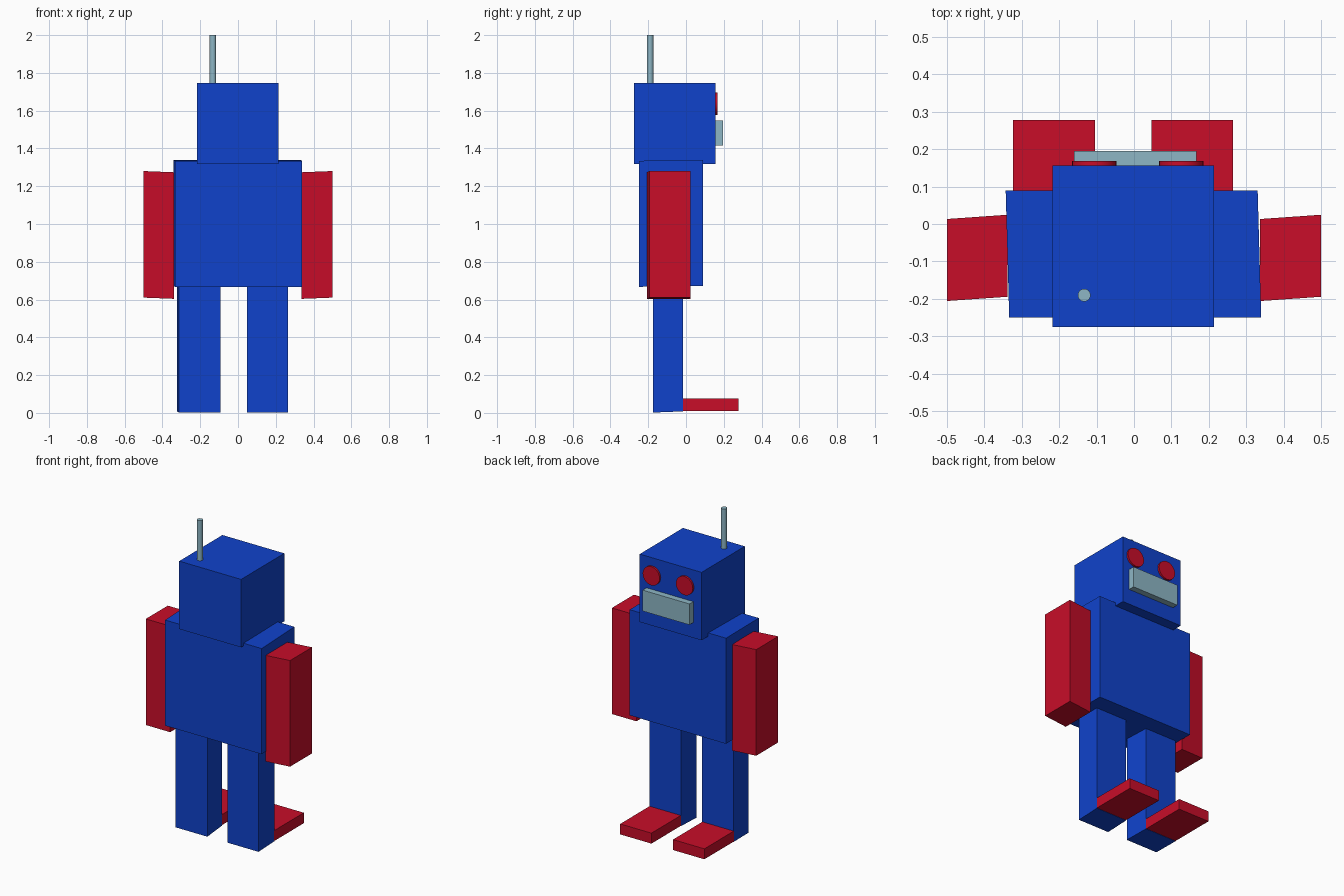
import bpy, bmesh, math
from mathutils import Matrix, Vector

if "Cube" in bpy.data.objects:
    bpy.data.objects.remove(bpy.data.objects["Cube"])


def material(name, rgb):
    m = bpy.data.materials.new(name)
    m.diffuse_color = (*rgb, 1)
    m.use_nodes = True
    m.node_tree.nodes["Principled BSDF"].inputs["Base Color"].default_value = m.diffuse_color
    return m


BLUE = material("blue", (0.005, 0.055, 0.6))
RED = material("red", (0.58, 0.004, 0.022))
STEEL = material("steel", (0.27, 0.47, 0.56))


def finish(name, bm, mat):
    mesh = bpy.data.meshes.new(name)
    bm.to_mesh(mesh)
    bm.free()
    ob = bpy.data.objects.new(name, mesh)
    bpy.context.collection.objects.link(ob)
    mesh.materials.append(mat)
    return ob


def box(name, lo, hi, mat, xy=0, yx=0, zx=0, zy=0):
    """Box from two corners; xy = slope of x along y, and so on (slight skew)."""
    lo, hi = Vector(lo), Vector(hi)
    bm = bmesh.new()
    bmesh.ops.create_cube(bm, size=1)
    skew = Matrix(((1, xy, 0, 0), (yx, 1, 0, 0), (zx, zy, 1, 0), (0, 0, 0, 1)))
    bm.transform(Matrix.Translation((lo + hi) / 2) @ skew @ Matrix.Diagonal((*(hi - lo), 1)))
    return finish(name, bm, mat)


def rod(name, centre, radius, length, mat, tilt=0, sides=32):
    bm = bmesh.new()
    bmesh.ops.create_cone(bm, cap_ends=True, segments=sides, radius1=radius,
                          radius2=radius, depth=length)
    bm.transform(Matrix.Translation(centre) @ Matrix.Rotation(tilt, 4, 'X'))
    ob = finish(name, bm, mat)
    for p in ob.data.polygons:
        p.use_smooth = len(p.vertices) == 4
    for e in ob.data.edges:
        a, b = (ob.data.vertices[i].normal for i in e.vertices)
    bpy.context.view_layer.objects.active = ob
    ob.select_set(True)
    bpy.ops.object.shade_smooth_by_angle(angle=math.radians(30))
    ob.select_set(False)
    return ob


# Body and head
box("torso", (-0.338, -0.25, 0.67), (0.335, 0.09, 1.337), BLUE, xy=-0.028, zy=0.015)
box("head", (-0.218, -0.275, 1.318), (0.214, 0.156, 1.747), BLUE)

# Face
box("mouth", (-0.16, 0.15, 1.415), (0.167, 0.195, 1.547), STEEL)
for side, x in (("left", -0.106), ("right", 0.126)):
    rod(side + "_eye", (x, 0.159, 1.637), 0.059, 0.018, RED, tilt=math.pi / 2)

# Antenna
rod("antenna", (-0.133, -0.19, 1.87), 0.017, 0.26, STEEL)

# Arms, legs and feet
for side, arm_x, leg_x, s in (("left", (-0.5, -0.338), (-0.318, -0.097), -1),
                              ("right", (0.337, 0.5), (0.047, 0.265), 1)):
    box(side + "_arm", (arm_x[0], -0.2, 0.607), (arm_x[1], 0.019, 1.277), RED,
        yx=0.07, zx=0.04 * s)
    box(side + "_leg", (leg_x[0], -0.174, 0.005), (leg_x[1], -0.015, 0.68), BLUE,
        xy=-0.06 if s < 0 else 0, zy=0.04)
    foot_x = leg_x if s > 0 else (-0.323, -0.104)
    box(side + "_foot", (foot_x[0], -0.018, 0.01), (foot_x[1], 0.278, 0.076), RED)
